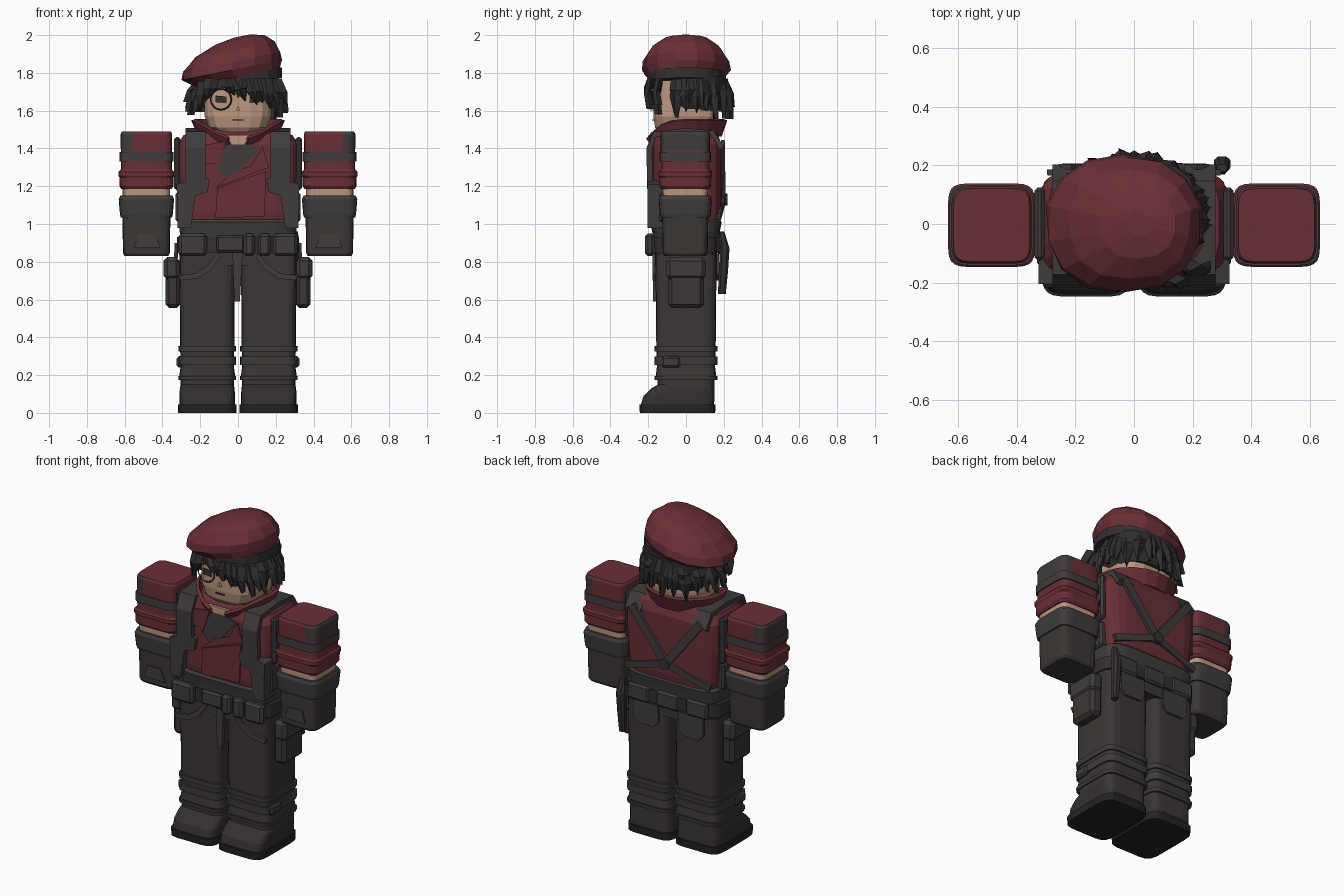
import bpy, bmesh, math, random
from mathutils import Vector

random.seed(4)
cube = bpy.data.objects.get("Cube")
if cube:
    bpy.data.objects.remove(cube)


def material(name, r, g, b):
    m = bpy.data.materials.new(name)
    m.use_nodes = True
    m.diffuse_color = (r, g, b, 1)
    bsdf = next(n for n in m.node_tree.nodes if n.type == 'BSDF_PRINCIPLED')
    bsdf.inputs["Base Color"].default_value = (r, g, b, 1)
    bsdf.inputs["Roughness"].default_value = 0.9
    return m


RED = material("wine red cloth", .14, .028, .036)
SKIN = material("skin", .5, .31, .21)
HAIR = material("black hair", .028, .028, .028)
CLOTH = material("charcoal trousers", .043, .037, .035)
GEAR = material("grey gear", .05, .045, .044)
BELT = material("dark leather", .034, .029, .028)
SOLE = material("black rubber", .018, .017, .016)


def finish(name, bm, mats, rule=None):
    bmesh.ops.recalc_face_normals(bm, faces=bm.faces[:])
    if rule:
        for f in bm.faces:
            f.material_index = rule(f.calc_center_median())
    me = bpy.data.meshes.new(name)
    bm.to_mesh(me)
    bm.free()
    for m in mats if isinstance(mats, list) else [mats]:
        me.materials.append(m)
    ob = bpy.data.objects.new(name, me)
    bpy.context.collection.objects.link(ob)
    return ob


def skin_rings(bm, rings):
    """Closed solid through a list of equal vertex rings."""
    n = len(rings[0])
    rings = [[bm.verts.new(p) for p in r] for r in rings]
    for a, b in zip(rings, rings[1:]):
        for i in range(n):
            j = (i + 1) % n
            bm.faces.new((a[i], a[j], b[j], b[i]))
    bm.faces.new(rings[0][::-1])
    bm.faces.new(rings[-1])


def loft(name, rings, mats, e=.4, n=24, slope=0, jitter=0, rule=None):
    """Stack of rounded-square rings: (x, y, z, rx, ry)."""
    def power(v):
        return math.copysign(abs(v) ** e, v)
    out = []
    for x, y, z, rx, ry in rings:
        ring = []
        for i in range(n):
            a = math.tau * (i + .5) / n
            k = 1 + random.uniform(-jitter, jitter)
            dx, dy = rx * power(math.cos(a)) * k, ry * power(math.sin(a)) * k
            ring.append((x + dx, y + dy, z + dx * slope))
        out.append(ring)
    bm = bmesh.new()
    skin_rings(bm, out)
    return finish(name, bm, mats, rule)


def box(name, c, size, mat, bevel=.012):
    bm = bmesh.new()
    bmesh.ops.create_cube(bm, size=1)
    for v in bm.verts:
        v.co = Vector(c) + Vector(a * b for a, b in zip(v.co, size))
    bmesh.ops.bevel(bm, geom=bm.edges[:], offset=bevel, segments=1, affect='EDGES')
    return finish(name, bm, mat)


def prism(name, pts, y0, y1, mat, s=1):
    """Front-view outline pushed from y0 to y1."""
    bm = bmesh.new()
    skin_rings(bm, [[(s * x, y, z) for x, z in pts] for y in (y0, y1)])
    return finish(name, bm, mat)


def strap(name, pts, side, w, mat, t=.02):
    """Flat ribbon along a path, widened along the side vector."""
    pts, side = [Vector(p) for p in pts], Vector(side).normalized()
    rings = []
    for i, p in enumerate(pts):
        d = pts[min(i + 1, len(pts) - 1)] - pts[max(i - 1, 0)]
        nrm = d.cross(side).normalized() * t / 2
        rings.append([p + side * a * w / 2 + nrm * b
                      for a, b in ((-1, -1), (1, -1), (1, 1), (-1, 1))])
    bm = bmesh.new()
    skin_rings(bm, rings)
    return finish(name, bm, mat)


# Torso, waist and belt
loft("jacket", [(0, .005, z, rx, ry) for z, rx, ry in
     ((1, .29, .175), (1.06, .3, .185), (1.25, .318, .185), (1.42, .32, .185),
      (1.47, .29, .165), (1.5, .19, .14))], RED)
loft("waist", [(0, 0, z, rx, ry) for z, rx, ry in
     ((.92, .3, .175), (.96, .31, .18), (1.01, .315, .19), (1.025, .29, .18))], GEAR)
loft("hips", [(0, 0, z, rx, .165) for z, rx in ((.78, .305), (.86, .315), (.94, .3))], CLOTH, e=.35)
loft("belt", [(0, 0, z, .325, .182) for z in (.85, .93)], BELT)
box("buckle", (-.04, -.19, .895), (.15, .03, .09), GEAR)
for x, w in ((-.24, .15), (.06, .06), (.14, .07), (.25, .13)):
    box("belt_pouch", (x, -.192, .89), (w, .05, .12), GEAR, .015)
for x in (-.2, 0, .2):
    box("back_belt_pouch", (x, .175, .89), (.15, .03, .1), GEAR)

# Jacket front: shirt, lapels, flap
prism("neck_opening", [(-.08, 1.47), (.08, 1.47), (.03, 1.42), (-.03, 1.42)], -.187, -.17, SKIN)
prism("shirt", [(-.05, 1.43), (-.13, 1.31), (-.07, 1.24), (.02, 1.29), (.12, 1.4), (.04, 1.43)],
      -.187, -.178, GEAR)
prism("crossed_lapel", [(.13, 1.41), (.165, 1.3), (-.12, 1.19), (-.03, 1.27), (.07, 1.31)],
      -.194, -.185, RED)
prism("side_lapel", [(-.06, 1.44), (-.17, 1.42), (-.19, 1.32), (-.13, 1.32), (-.11, 1.29)],
      -.194, -.185, RED)
prism("jacket_flap", [(-.11, 1.19), (.15, 1.28), (.14, 1.04), (-.12, 1.03)], -.189, -.18, RED)

# Collar, open at the front
bm = bmesh.new()
rows = []
for i in range(19):
    a = math.radians(-78 + 336 * i / 18)
    f = max(0, -math.sin(a))
    c, s = math.cos(a), math.sin(a)
    rows.append([bm.verts.new(p) for p in ((.19 * c, .17 * s, 1.47 - .05 * f),
                                           (.23 * c, .2 * s, 1.555 - .1 * f ** 3))])
for a, b in zip(rows, rows[1:]):
    bm.faces.new((a[0], b[0], b[1], a[1]))
collar = finish("collar", bm, RED)
collar.modifiers.new("thickness", 'SOLIDIFY').thickness = .02

# Head and face
loft("head", [(0, 0, z, rx, ry) for z, rx, ry in
     ((1.43, .1, .1), (1.475, .1, .14), (1.51, .155, .165), (1.57, .178, .175), (1.76, .18, .172))],
     SKIN, e=.55, n=16)
for s in (-1, 1):
    prism("eye", [(.06, 1.64), (.12, 1.645), (.12, 1.68), (.06, 1.675)], -.178, -.17, HAIR, s)
prism("nose", [(-.012, 1.6), (.012, 1.6), (0, 1.625)], -.19, -.17, SKIN)
prism("mouth", [(-.03, 1.548), (.03, 1.548), (.03, 1.553), (-.03, 1.553)], -.18, -.17, BELT)
bpy.ops.mesh.primitive_torus_add(location=(-.09, -.182, 1.66), rotation=(math.pi / 2, 0, 0),
                                 major_radius=.055, minor_radius=.004,
                                 major_segments=16, minor_segments=4)
bpy.context.object.name = "eyeglass"
bpy.context.object.data.materials.append(BELT)

# Hair: cap plus hanging locks
loft("hair_cap", [(0, .045, z, rx, ry) for z, rx, ry in
     ((1.6, .175, .15), (1.65, .2, .165), (1.78, .215, .17))], HAIR, e=.7, n=16)
bm = bmesh.new()


def lock(base, tip, out, w):
    base, tip, out = Vector(base), Vector(tip), Vector(out)
    across = out.cross((0, 0, 1)) * w
    mid = base.lerp(tip, .5) + out * .015
    skin_rings(bm, [[p + across * k, p + out * .02, p - across * k, p - out * .02]
                    for p, k in ((base, 1), (mid, .9), (tip, .05))])


for layer, count in ((0, 15), (1, 12)):
    for i in range(count):
        a = math.radians(-25 + 230 * i / (count - 1))
        o = Vector((math.cos(a), math.sin(a), 0))
        r = random.uniform(.99, 1.12)
        tip_z = 1.57 + .06 * layer + random.uniform(-.02, .03)
        lock((.2 * o.x, .03 + .17 * o.y, 1.77), (.245 * o.x * r, .03 + .19 * o.y * r, tip_z), o, .04)
for x, tx, tz in ((-.17, -.2, 1.6), (-.14, -.16, 1.66), (-.07, -.02, 1.68), (-.02, .04, 1.65),
                  (.03, .0, 1.67), (.06, .1, 1.63), (.1, .13, 1.64), (.14, .17, 1.61),
                  (.17, .21, 1.58), (.19, .26, 1.63)):
    y = -.185 if abs(x) < .15 else -.14
    lock((x, y, 1.77), (tx, y - .005, tz), (0, -1, 0), .04)
finish("hair_locks", bm, HAIR)

# Beret
loft("beret_band", [(0, .005, z, .235, .208) for z in (1.735, 1.79)], BELT, e=.9, n=18, slope=.17)
loft("beret", [(-.005, 0, 1.775, .23, .205), (-.035, 0, 1.815, .268, .237),
               (-.03, 0, 1.86, .26, .232), (-.015, 0, 1.925, .21, .19),
               (.01, 0, 1.975, .13, .12), (.02, 0, 1.995, .04, .04)],
     RED, e=.92, n=14, slope=.2, jitter=.025)

for s in (-1, 1):
    # Arm: sleeve, strap, wrist, glove
    def arm(name, rows, mats, rule=None):
        loft(name, [(s * .485, -.004, z, r, r * .96) for z, r in rows], mats, e=.32, rule=rule)
    arm("sleeve", ((1.185, .133), (1.2, .143), (1.27, .144), (1.29, .135), (1.39, .136),
                   (1.475, .137), (1.49, .13)), [RED, GEAR],
        lambda c: int(c.z > 1.39 and abs(c.x) > .53))
    arm("sleeve_strap", ((1.33, .143), (1.38, .143)), GEAR)
    arm("sleeve_fold", ((1.24, .139), (1.255, .149), (1.275, .149), (1.285, .139)), RED)
    arm("wrist", ((1.13, .125), (1.2, .127)), SKIN)
    arm("glove_cuff", ((1.035, .136), (1.05, .14), (1.13, .147), (1.15, .138)), GEAR)
    arm("glove", ((.83, .115), (.845, .124), (1.05, .128)), CLOTH)
    prism("knuckle_plate", [(.41, .875), (.55, .875), (.53, .95), (.44, .95)], -.132, -.122, GEAR, s)

    # Harness and vest
    strap("shoulder_strap", [(s * .225, y, z) for y, z in
          ((-.19, 1.18), (-.195, 1.4), (-.165, 1.475), (0, 1.492), (.14, 1.48), (.19, 1.4))],
          (1, 0, 0), .105, GEAR, .03)
    box("armhole_panel", (s * .322, 0, 1.32), (.035, .25, .28), GEAR)
    prism("vest_pouch", [(.325, 1.21), (.2, 1.25), (.15, 1.24), (.16, 1.17), (.225, 1.15),
                         (.25, .98), (.32, .98)], -.205, -.1, GEAR, s)
    box("vest_side", (s * .3, -.02, 1.09), (.06, .25, .16), GEAR)
    strap("back_strap", [(s * .235, .195, 1.43), (0, .2, 1.13)], (.3, 0, -s * .235), .05, GEAR)
    strap("lower_back_strap", [(0, .2, 1.13), (s * .29, .175, 1.04)], (.09, 0, s * .29), .04, GEAR)

    # Leg with knee straps and boot
    def leg(name, rows, mat):
        loft(name, [(s * .163, y, z, rx, ry) for y, z, rx, ry in rows], mat, e=.33)
    leg("trouser_leg", ((0, .06, .14, .15), (0, .17, .142, .15), (0, .2, .148, .16),
                        (0, .24, .142, .155), (0, .38, .144, .158), (0, .6, .146, .16),
                        (0, .84, .148, .163)), CLOTH)
    for z, h in ((.185, .02), (.275, .045), (.34, .03)):
        leg("knee_strap", ((0, z - h / 2, .152, .166), (0, z + h / 2, .154, .168)), GEAR)
    box("knee_buckle", (s * .305, -.08, .27), (.04, .1, .06), GEAR)
    leg("boot", ((-.045, .04, .148, .195), (-.04, .09, .148, .185), (-.02, .13, .145, .163),
                 (0, .155, .14, .14)), BELT)
    leg("boot_sole", ((-.045, 0, .155, .2), (-.045, .045, .155, .203)), SOLE)

    # Thigh pouch, pocket straps and back pocket
    box("thigh_pouch", (s * .345, 0, .665), (.08, .19, .22), CLOTH, .02)
    box("thigh_pouch_flap", (s * .352, 0, .765), (.085, .21, .12), GEAR, .02)
    strap("thigh_pouch_strap", [(s * .33, 0, .8), (s * .325, 0, .9)], (0, 1, 0), .06, BELT)
    strap("front_pocket_edge", [(s * x, -.168, z) for x, z in
          ((.1, .84), (.15, .77), (.22, .725), (.31, .715))], (s * .5, 0, 1), .03, GEAR, .018)
    prism("back_pocket", [(.07, .84), (.24, .84), (.24, .73), (.21, .7), (.1, .7), (.07, .73)],
          .155, .176, GEAR, s)

# Harness ring, hanging belt end, sheath
bm = bmesh.new()
skin_rings(bm, [[(.034 * math.cos(k * math.tau / 10), y, 1.13 + .034 * math.sin(k * math.tau / 10))
                 for k in range(10)] for y in (.19, .22)])
finish("harness_ring", bm, BELT)
prism("belt_end", [(-.03, .86), (.025, .86), (.01, .59), (-.02, .59)], -.176, -.15, GEAR)
loft("knife_sheath", [(.3, .19, .63, .02, .022), (.3, .198, .75, .026, .026),
                      (.3, .205, .87, .03, .027), (.3, .19, .96, .018, .014)], BELT, e=.8, n=8)
